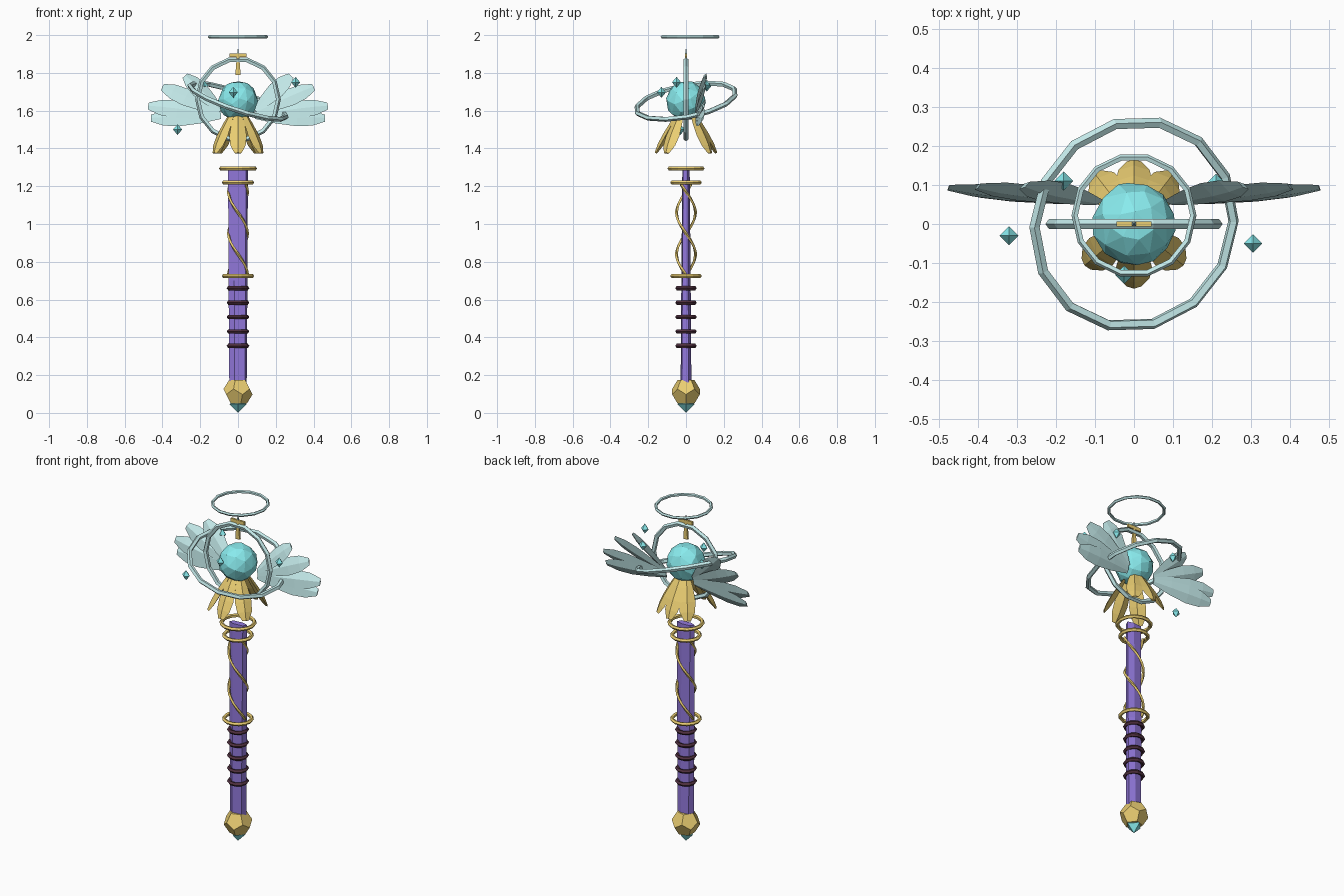
import bpy, bmesh, math
from mathutils import Vector

if "Cube" in bpy.data.objects:
    bpy.data.objects.remove(bpy.data.objects["Cube"])


def mat(name, rgb):
    m = bpy.data.materials.new(name)
    m.diffuse_color = (*rgb, 1)
    m.use_nodes = True
    m.node_tree.nodes["Principled BSDF"].inputs["Base Color"].default_value = m.diffuse_color
    return m


GOLD = mat("gold", (0.83, 0.62, 0.17))
PALE = mat("pale_blue", (0.55, 0.82, 0.82))
AQUA = mat("aqua", (0.25, 0.83, 0.85))
PURPLE = mat("purple", (0.29, 0.19, 0.72))
DARK = mat("dark_leather", (0.08, 0.03, 0.05))


def finish(name, bm, material):
    bmesh.ops.recalc_face_normals(bm, faces=bm.faces)
    me = bpy.data.meshes.new(name)
    bm.to_mesh(me)
    bm.free()
    me.materials.append(material)
    ob = bpy.data.objects.new(name, me)
    bpy.context.collection.objects.link(ob)
    return ob


def loft(name, rings, material, closed=False):
    """Skin a list of equal-sized point rings."""
    bm = bmesh.new()
    vr = [[bm.verts.new(p) for p in r] for r in rings]
    n = len(vr[0])
    pairs = list(zip(vr, vr[1:])) + ([(vr[-1], vr[0])] if closed else [])
    for a, b in pairs:
        for i in range(n):
            j = (i + 1) % n
            bm.faces.new((a[i], a[j], b[j], b[i]))
    if not closed:
        bm.faces.new(vr[0])
        bm.faces.new(vr[-1])
    return finish(name, bm, material)


def ring(name, center, R, r, material, normal=(0, 0, 1), seg=14, sides=5):
    q = Vector((0, 0, 1)).rotation_difference(Vector(normal))
    rings = []
    for i in range(seg):
        a = 2 * math.pi * i / seg
        rings.append([])
        for k in range(sides):
            b = 2 * math.pi * k / sides
            d = R + r * math.cos(b)
            p = Vector((d * math.cos(a), d * math.sin(a), r * math.sin(b)))
            rings[-1].append(Vector(center) + q @ p)
    return loft(name, rings, material, closed=True)


def leaf(name, base, tip, side, half_w, half_t, material):
    """Ridged blade with a diamond cross-section."""
    base, tip = Vector(base), Vector(tip)
    d = (tip - base).normalized()
    n = d.cross(Vector(side)).normalized()
    s = n.cross(d)
    rings = []
    for t, w in ((0, .3), (.3, .75), (.6, 1), (.82, .88), (1, .4)):
        c = base.lerp(tip, t)
        rings.append([c + s * half_w * w, c + n * half_t * w,
                      c - s * half_w * w, c - n * half_t * w])
    return loft(name, rings, material)


def crystal(name, center, r, h):
    x, y, z = center
    bm = bmesh.new()
    for p in ((r, 0, 0), (-r, 0, 0), (0, r, 0), (0, -r, 0), (0, 0, h), (0, 0, -h)):
        bm.verts.new((x + p[0], y + p[1], z + p[2]))
    bmesh.ops.convex_hull(bm, input=bm.verts)
    return finish(name, bm, AQUA)


# flat hexagonal shaft
hexa = [(.05, .012), (.015, .026), (-.035, .02), (-.05, -.008), (-.02, -.026), (.04, -.02)]
loft("shaft", [[(x * w, y * d, z) for x, y in hexa]
               for z, w, d in ((.14, .92, 1.1), (.7, 1, .95), (1.29, 1.05, .75))], PURPLE)

# collar rings and grip bands
for z, R in ((1.294, .09), (1.22, .075), (.725, .075)):
    ring("collar_ring", (0, 0, z), R, .011, GOLD)
for i in range(5):
    ring("grip_band", (0, 0, .355 + .0763 * i), .048, .012, DARK, seg=10)

# two wires winding round the shaft
for k in range(2):
    rings = []
    for i in range(21):
        z = .735 + .475 * i / 20
        a = -math.pi / 2 - (z - .84) / .22 * math.pi + k * math.pi
        u = Vector((math.cos(a), math.sin(a), 0))
        c = u * .05 + Vector((0, 0, z))
        t = Vector((.7 * math.sin(a), -.7 * math.cos(a), 1)).normalized()
        v = t.cross(u)
        rings.append([c + (u * math.cos(b) + v * math.sin(b)) * .008
                      for b in (0, math.pi / 2, math.pi, 3 * math.pi / 2)])
    loft("spiral_wire", rings, GOLD)

# twelve-sided pommel: hull of icosahedron face centres, crystal below
bm = bmesh.new()
bmesh.ops.create_icosphere(bm, subdivisions=1, radius=1)
centres = [f.calc_center_median().normalized() * .078 for f in bm.faces]
bm.clear()
for c in centres:
    bm.verts.new(c + Vector((0, 0, .112)))
bmesh.ops.convex_hull(bm, input=bm.verts)
bmesh.ops.dissolve_limit(bm, angle_limit=.05, verts=bm.verts, edges=bm.edges)
finish("pommel", bm, GOLD)
crystal("pommel_crystal", (0, 0, .046), .045, .046)

# central orb
bm = bmesh.new()
bmesh.ops.create_icosphere(bm, subdivisions=3, radius=.105)
bmesh.ops.translate(bm, verts=bm.verts, vec=(0, 0, 1.652))
bm_orb = finish("orb", bm, AQUA)
dec = bm_orb.modifiers.new("low_poly", 'DECIMATE')
dec.ratio = .3

# drooping petals under the orb
for deg in (90, 52, 128, 270, 320, 220):
    a = math.radians(deg)
    u = Vector((math.cos(a), math.sin(a), 0))
    leaf("petal", u * .035 + Vector((0, 0, 1.6)), u * .16 + Vector((0, 0, 1.375)),
         (-u.y, u.x, 0), .046, .016, GOLD)

# mirrored wing feathers
for sx in (-1, 1):
    for i, (x, z) in enumerate(((.46, 1.56), (.475, 1.625), (.4, 1.725), (.28, 1.785))):
        y = .09 + .003 * i
        leaf("wing_feather", (sx * .09, .055, 1.57 + .01 * i), (sx * x, y, z),
             (-sx * (z - 1.57), .15, x - .09), .05, .012, PALE)

# upright ring, tilted orbit and halo
ring("upright_ring", (0, 0, 1.66), .213, .014, PALE, (0, 1, 0))
ring("orbit_ring", (0, 0, 1.65), .268, .014, PALE, (.33, -.19, 1))
ring("halo", (0, .022, 1.991), .151, .009, PALE)

# small cross ornament above the upright ring
def bar(name, levels, material):
    loft(name, [[(-w, -d, z), (w, -d, z), (w, d, z), (-w, d, z)] for z, w, d in levels], material)

bar("cross_stem", ((1.79, .014, .006), (1.87, .008, .006), (1.9, .006, .005)), GOLD)
bar("cross_arm", ((1.883, .045, .006), (1.903, .045, .006)), GOLD)
bar("cross_tip", ((1.9, .005, .005), (1.93, .001, .001)), PALE)

# floating crystals
for p in ((.305, -.05, 1.75), (-.32, -.03, 1.5), (-.025, -.13, 1.697),
          (.21, .105, 1.735), (-.18, .11, 1.73)):
    crystal("floating_crystal", p, .024, .029)
